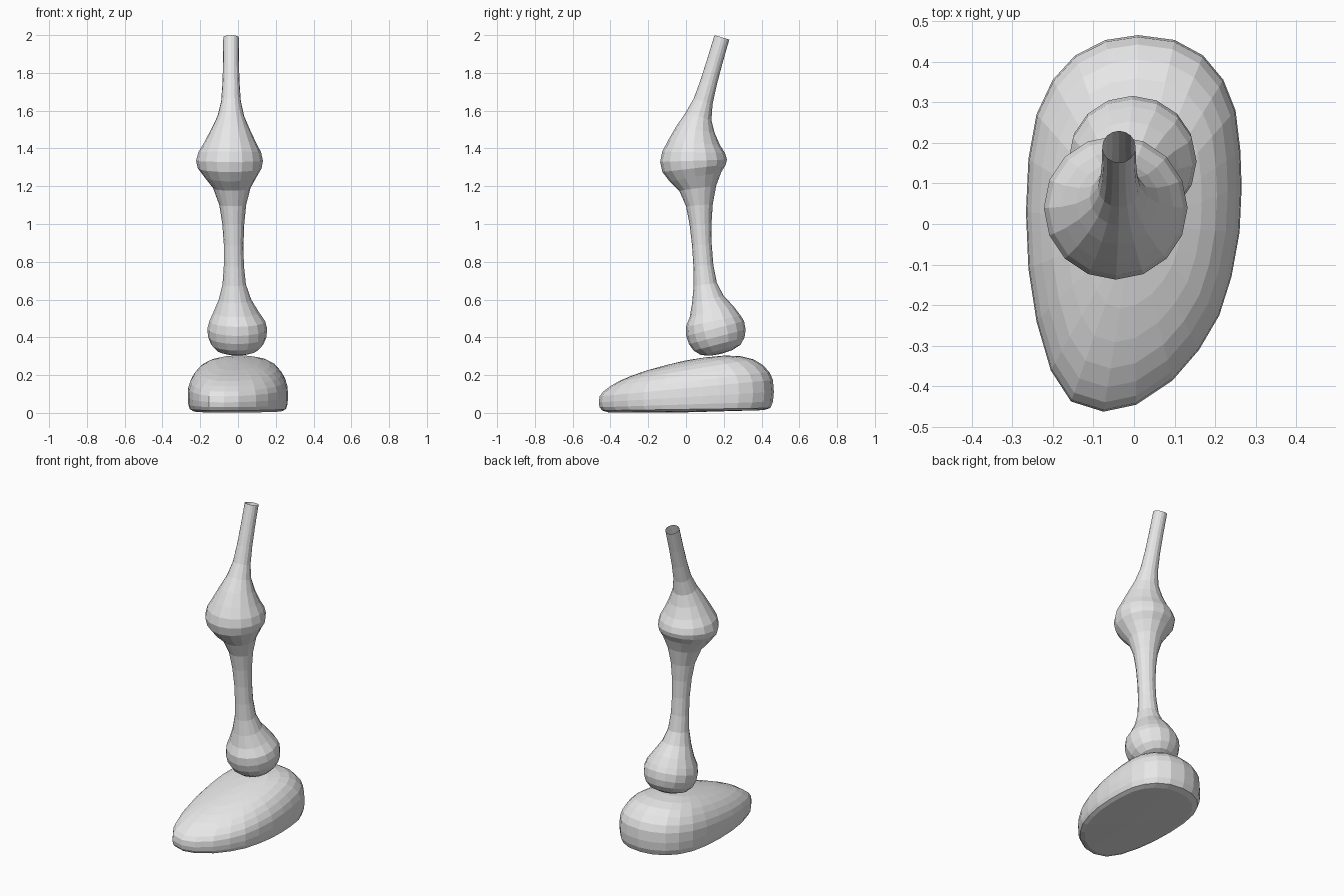
import bpy, bmesh, math
from mathutils import Vector

grey = bpy.data.materials.new("light grey")
grey.diffuse_color = (0.8, 0.8, 0.8, 1)


def loft(name, rings, start_pole=None, end_pole=None):
    """Skin a list of equal-length point rings, optionally closed by poles."""
    bm = bmesh.new()
    rows = [[bm.verts.new(p) for p in ring] for ring in rings]
    n = len(rows[0])
    for a, b in zip(rows, rows[1:]):
        for i in range(n):
            j = (i + 1) % n
            bm.faces.new((a[i], a[j], b[j], b[i]))
    for pole, row in ((start_pole, rows[0]), (end_pole, rows[-1])):
        if pole is not None:
            tip = bm.verts.new(pole)
            for i in range(n):
                bm.faces.new((tip, row[i], row[(i + 1) % n]))
    bmesh.ops.recalc_face_normals(bm, faces=bm.faces)
    mesh = bpy.data.meshes.new(name)
    bm.to_mesh(mesh)
    bm.free()
    mesh.materials.append(grey)
    obj = bpy.data.objects.new(name, mesh)
    bpy.context.collection.objects.link(obj)
    return obj


# Leg: x, y, z, radius along the bent centre line, ankle to open top
ball = Vector((-0.004, 0.158, 0.432))
axis = Vector((0, -0.25, 0.97)).normalized()
path = []
for d, r in ((-0.118, 0.06), (-0.102, 0.108), (-0.07, 0.139),
             (-0.03, 0.155), (0.015, 0.158), (0.055, 0.148)):
    path.append((*(ball + axis * d), r))
path += [
    (-0.010, 0.136, 0.535, 0.120), (-0.016, 0.116, 0.60, 0.086),
    (-0.020, 0.102, 0.68, 0.062), (-0.022, 0.092, 0.78, 0.053),
    (-0.023, 0.084, 0.89, 0.052), (-0.025, 0.077, 1.00, 0.058),
    (-0.028, 0.071, 1.10, 0.071), (-0.033, 0.062, 1.19, 0.099),
    (-0.040, 0.050, 1.25, 0.139), (-0.044, 0.043, 1.295, 0.169),
    (-0.045, 0.040, 1.335, 0.177), (-0.044, 0.040, 1.38, 0.166),
    (-0.042, 0.042, 1.43, 0.138), (-0.040, 0.050, 1.50, 0.103),
    (-0.038, 0.066, 1.57, 0.071), (-0.037, 0.091, 1.65, 0.052),
    (-0.037, 0.120, 1.75, 0.045), (-0.037, 0.152, 1.86, 0.042),
    (-0.037, 0.190, 1.988, 0.041),
]
SIDES = 16
rings = []
for k, (x, y, z, r) in enumerate(path):
    a, b = path[max(k - 1, 0)], path[min(k + 1, len(path) - 1)]
    tilt = math.atan2(b[1] - a[1], b[2] - a[2])
    ring = []
    for i in range(SIDES):
        t = math.tau * i / SIDES
        v = r * math.sin(t)
        ring.append((x + r * math.cos(t), y + v * math.cos(tilt), z - v * math.sin(tilt)))
    rings.append(ring)
loft("leg", rings, start_pole=ball - axis * 0.123)

# Foot: one sole outline, scaled inward while rising under a sloping dome
outline = [(0.01, .465), (.10, .453), (.17, .415), (.22, .355), (.25, .28), (.262, .18),
           (.265, .09), (.26, -.02), (.24, -.13), (.21, -.225), (.16, -.31), (.095, -.385),
           (.005, -.445), (-.075, -.462), (-.155, -.437), (-.205, -.36), (-.24, -.24),
           (-.26, -.11), (-.266, .03), (-.26, .16), (-.24, .27), (-.20, .355),
           (-.145, .415), (-.07, .453)]
sole = [(0.88, 0.008), (0.96, 0.019)]
dome = [(0.99, 0.16), (1, 0.30), (0.99, 0.47), (0.95, 0.59), (0.87, 0.71),
        (0.77, 0.81), (0.63, 0.89), (0.45, 0.95), (0.22, 0.985)]
rings = [[(x * s, y * s, z + 0.014 * y) for x, y in outline] for s, z in sole]
rings += [[(x * s, y * s, f * (0.278 + 0.2 * y * s)) for x, y in outline] for s, f in dome]
loft("foot", rings, start_pole=(0, 0, 0.003), end_pole=(0, 0, 0.278))
